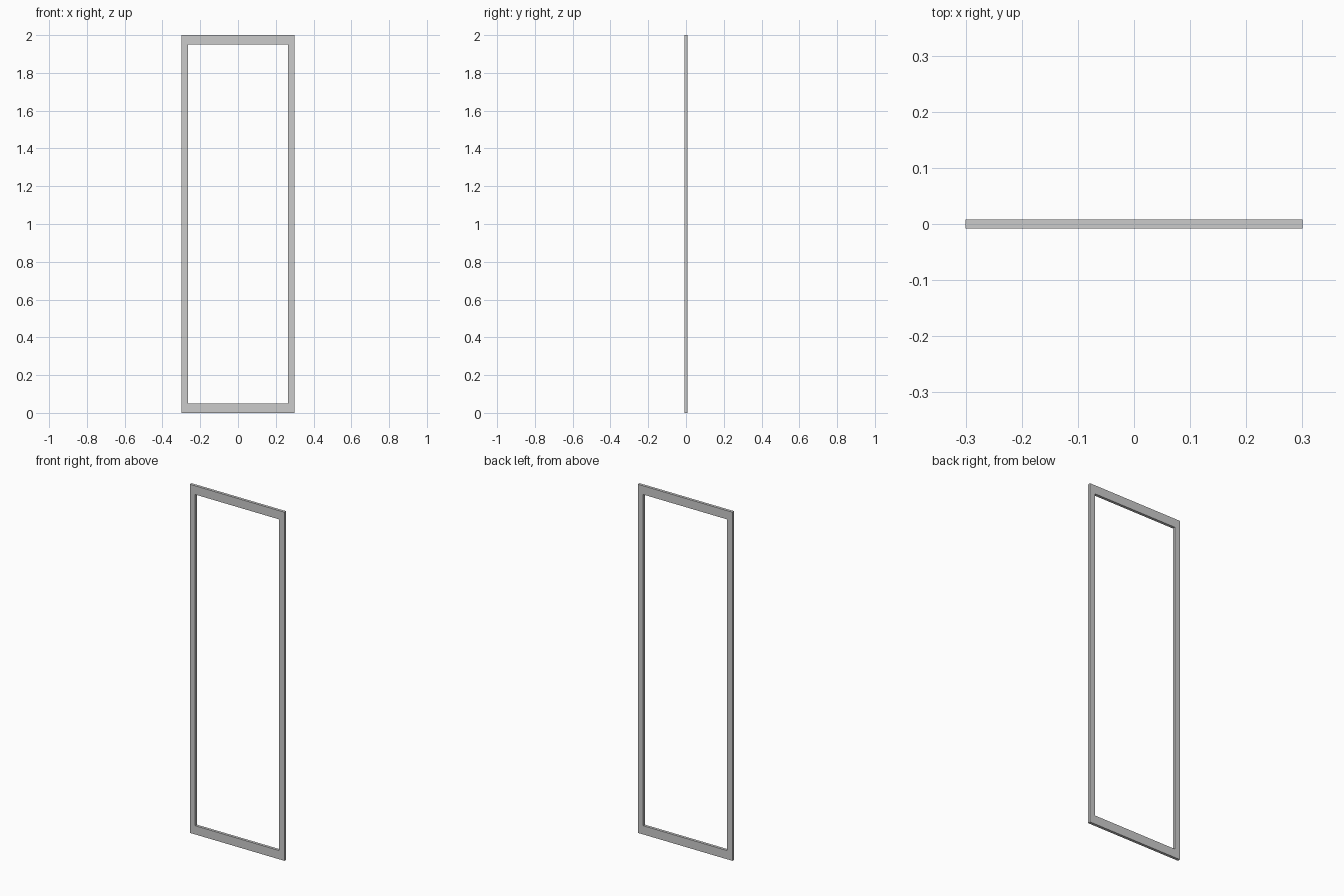
import bpy, bmesh

if "Cube" in bpy.data.objects:
    bpy.data.objects.remove(bpy.data.objects["Cube"])

# Overall size, bar widths and depth of the frame
HALF_W, HEIGHT = 0.30, 2.0
STILE, RAIL = 0.034, 0.05
DEPTH = 0.016


def rect(bm, x, z0, z1, y):
    return [bm.verts.new((px, y, pz))
            for px, pz in ((-x, z0), (x, z0), (x, z1), (-x, z1))]


# One continuous rectangular frame: outer and inner loops, front and back
bm = bmesh.new()
outer_f = rect(bm, HALF_W, 0, HEIGHT, -DEPTH / 2)
inner_f = rect(bm, HALF_W - STILE, RAIL, HEIGHT - RAIL, -DEPTH / 2)
inner_b = rect(bm, HALF_W - STILE, RAIL, HEIGHT - RAIL, DEPTH / 2)
outer_b = rect(bm, HALF_W, 0, HEIGHT, DEPTH / 2)
loops = [outer_f, inner_f, inner_b, outer_b]

# Bridge each loop to the next to close the ring
for a, b in zip(loops, loops[1:] + loops[:1]):
    for i in range(4):
        j = (i + 1) % 4
        bm.faces.new((a[i], a[j], b[j], b[i]))
bmesh.ops.recalc_face_normals(bm, faces=bm.faces)

mesh = bpy.data.meshes.new("window_frame")
bm.to_mesh(mesh)
bm.free()
bpy.context.collection.objects.link(bpy.data.objects.new("window_frame", mesh))
